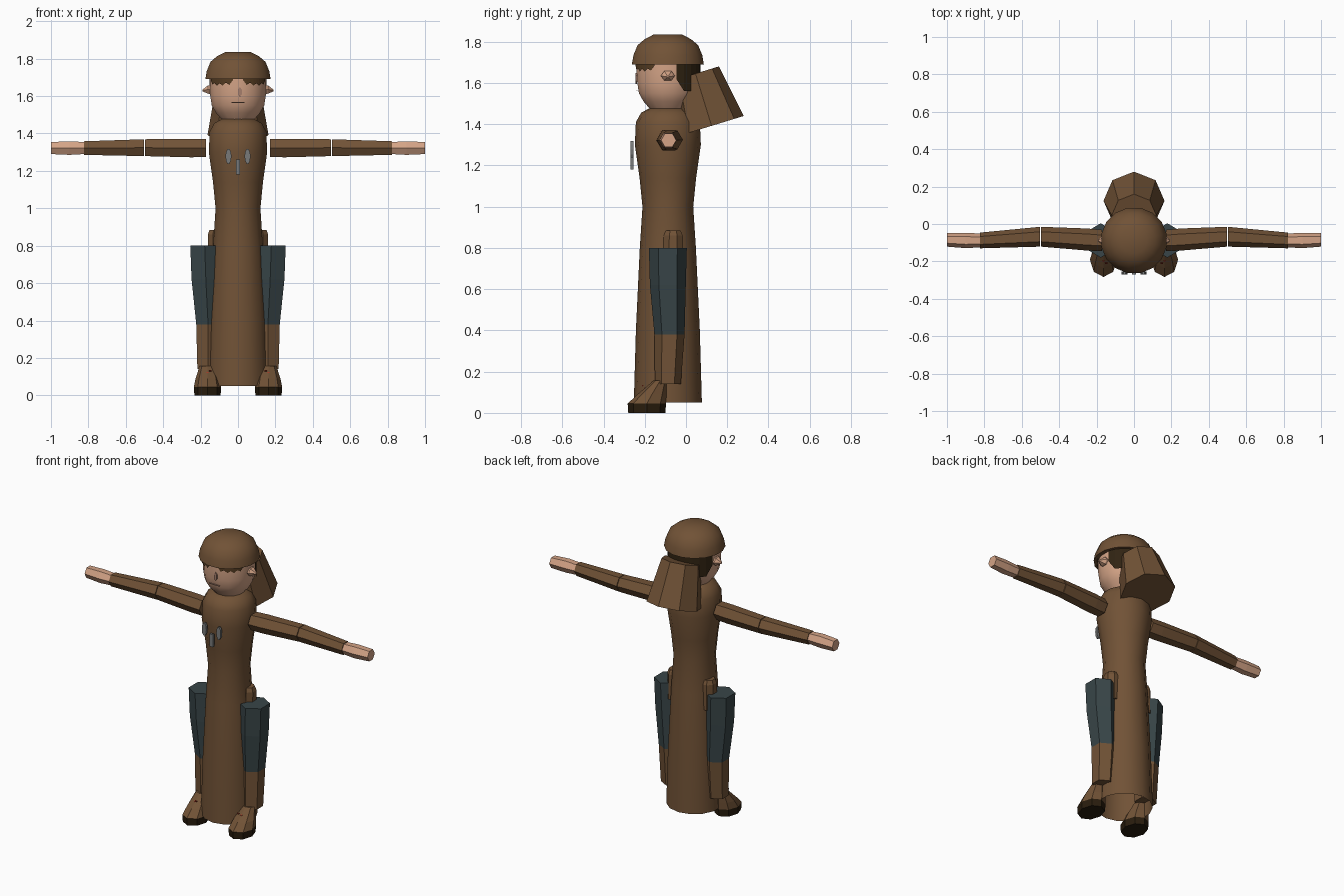
import bpy, bmesh, math
from mathutils import Matrix, Vector

old = bpy.data.objects.get("Cube")
if old:
    bpy.data.objects.remove(old, do_unlink=True)


def material(name, r, g, b):
    m = bpy.data.materials.new(name)
    m.use_nodes = True
    col = (r, g, b, 1)
    m.diffuse_color = col
    m.node_tree.nodes["Principled BSDF"].inputs["Base Color"].default_value = col
    return m


BROWN = material("leather brown", .165, .085, .037)
SKIN = material("skin", .66, .37, .24)
SHADE = material("skin shade", .38, .21, .15)
TEAL = material("dark teal cloth", .04, .06, .065)
SOLE = material("sole black brown", .022, .012, .004)
HAIR = material("dark hair", .03, .017, .006)
FRINGE = material("fringe brown", .09, .045, .016)
GREY = material("dull metal", .19, .195, .195)
RED = material("red", .4, .04, .02)

CY = -.088                                   # body axis in depth
ALONG_X = Matrix(((0, 0, 1, 0), (1, 0, 0, 0), (0, 1, 0, 0), (0, 0, 0, 1)))


def finish(bm, name, mat, smooth=False, fix=True):
    if fix:
        bmesh.ops.recalc_face_normals(bm, faces=bm.faces)
    me = bpy.data.meshes.new(name)
    bm.to_mesh(me)
    bm.free()
    me.materials.append(mat)
    ob = bpy.data.objects.new(name, me)
    bpy.context.collection.objects.link(ob)
    if smooth:
        bpy.ops.object.select_all(action='DESELECT')
        ob.select_set(True)
        bpy.context.view_layer.objects.active = ob
        bpy.ops.object.shade_smooth_by_angle(angle=math.radians(40))
    return ob


def loft(name, rings, mat, seg=6, phase=0, xf=Matrix(), smooth=False, caps=(True, True)):
    """Skin elliptical rings given as (cx, cy, height, rx, ry)."""
    bm = bmesh.new()
    loops = []
    for cx, cy, h, rx, ry in rings:
        angles = [2 * math.pi * (i + phase) / seg for i in range(seg)]
        loops.append([bm.verts.new(xf @ Vector((cx + rx * math.cos(a), cy + ry * math.sin(a), h)))
                      for a in angles])
    for lo, hi in zip(loops, loops[1:]):
        for i in range(seg):
            j = (i + 1) % seg
            bm.faces.new((lo[i], lo[j], hi[j], hi[i]))
    if caps[0]:
        bm.faces.new(loops[0])
    if caps[1]:
        bm.faces.new(loops[-1])
    return finish(bm, name, mat, smooth)


def turned(name, profile, mat, seg, caps=(True, True)):
    rings = [(0, CY, z, r, r) for r, z in profile]
    return loft(name, rings, mat, seg, .5, smooth=True, caps=caps)


def strip(name, radius, start, end, top, bottoms, mat):
    """Curved panel round the head; angles run from the front towards +x."""
    bm = bmesh.new()
    n = len(bottoms) - 1
    pairs = []
    for i, low in enumerate(bottoms):
        a = math.radians(start + (end - start) * i / n)
        x, y = radius * math.sin(a), CY - radius * math.cos(a)
        pairs.append((bm.verts.new((x, y, low)), bm.verts.new((x, y, top))))
    for (a, b), (c, d) in zip(pairs, pairs[1:]):
        bm.faces.new((a, c, d, b))
    return finish(bm, name, mat, fix=False)


def plate(name, size, at, mat, tilt=0):
    bm = bmesh.new()
    bmesh.ops.create_cube(bm, size=1, matrix=Matrix.Translation(at)
                          @ Matrix.Rotation(tilt, 4, 'X') @ Matrix.Diagonal((*size, 1)))
    return finish(bm, name, mat)


# Robe, head and cap are turned round the body axis
turned("robe", [(.165, .05), (.155, .4), (.136, .8), (.123, 1), (.137, 1.14), (.16, 1.3),
                (.155, 1.41), (.13, 1.455), (.085, 1.48)], BROWN, 14, (False, True))
turned("head", [(.085, 1.47), (.12, 1.51), (.143, 1.55), (.151, 1.6), (.154, 1.65),
                (.153, 1.72)], SKIN, 16)
turned("cap", [(.178, 1.69), (.17, 1.735), (.15, 1.783), (.115, 1.812), (.07, 1.835)], BROWN, 16)

# Hood hanging behind the neck
loft("hood", [(0, 0, 0, .163, .163), (0, 0, .265, .119, .119)], BROWN, 8,
     xf=Matrix.Translation((0, .124, 1.392)) @ Matrix.Rotation(math.radians(17.1), 4, 'X'))

# Hair and face details
strip("back_hair", .158, 105, 255, 1.7,
      [1.62, 1.56, 1.56, 1.57, 1.56, 1.57, 1.56, 1.57, 1.56, 1.56, 1.62], HAIR)
ragged = [1.685, 1.66, 1.672, 1.655, 1.668, 1.655, 1.67, 1.66, 1.685]
strip("left_fringe", .159, 10, 66, 1.7, ragged, FRINGE)
strip("right_fringe", .159, -66, -10, 1.7, ragged[::-1], FRINGE)
loft("nose", [(.01, 1.622, CY - .156, .012, .026), (.01, 1.622, CY - .149, .012, .026)],
     SHADE, 6, .5, Matrix(((1, 0, 0, 0), (0, 0, 1, 0), (0, 1, 0, 0), (0, 0, 0, 1))))
plate("mouth", (.07, .006, .004), (0, CY - .149, 1.565), SHADE)

# Chest ornaments: two ovals above a bar
FACING = Matrix(((1, 0, 0, 0), (0, 0, 1, 0), (0, 1, 0, 0), (0, 0, 0, 1)))
for name, x in (("left_oval", .051), ("right_oval", -.051)):
    loft(name, [(x, 1.278, y, .016, .042) for y in (-.27, -.255)], GREY, 10, 0, FACING)
plate("chest_bar", (.024, .015, .08), (0, -.2625, 1.22), GREY)

for side, s in (("left", 1), ("right", -1)):
    across = Matrix.Diagonal((s, 1, 1, 1))
    sideways = across @ ALONG_X

    loft(side + "_ear", [(CY, 1.635, .14, .034, .027), (CY, 1.635, .16, .034, .026),
                         (CY, 1.63, .19, .006, .005)], SKIN, 6, 0, sideways)

    # Arms are hexagonal tubes in two lengths, ending in a plain hand
    z = 1.322
    loft(side + "_upper_arm", [(CY, z, .172, .057, .055), (CY + .005, z, .25, .059, .057),
                               (CY + .02, z + .002, .498, .053, .052)], BROWN, 6, 0, sideways)
    loft(side + "_forearm", [(CY + .02, z + .002, .502, .053, .052),
                             (CY, z, .823, .042, .042)], BROWN, 6, 0, sideways)
    loft(side + "_hand", [(CY, z, .823, .037, .037), (CY, z, .9, .041, .042),
                          (CY + .004, z, 1, .037, .037)], SKIN, 6, 0, sideways)

    # Legs: hip stub, wide cloth thigh, narrow shin
    loft(side + "_hip", [(.115, -.062, .7, .05, .052), (.115, -.062, .86, .05, .05),
                         (.115, -.062, .885, .04, .038)], BROWN, 8, .5, across)
    loft(side + "_thigh", [(.16, -.08, .38, .073, .073), (.172, -.088, .62, .088, .087),
                           (.178, -.088, .8, .089, .092)], TEAL, 6, .5, across)
    loft(side + "_shin", [(.16, -.088, .14, .066, .063),
                          (.16, -.08, .38, .073, .073)], BROWN, 6, .5, across)

    # Boot leaning back over a flat sole
    loft(side + "_sole", [(.163, -.19, 0, .07, .09), (.163, -.19, .045, .073, .093)],
         SOLE, 8, 0, across)
    loft(side + "_boot", [(.163, -.19, .045, .073, .093), (.163, -.165, .09, .064, .07),
                          (.163, -.125, .157, .042, .032)], BROWN, 8, 0, across)
    for i in (-1, 0, 1):
        plate(f"{side}_boot_stitch_{i + 2}", (.012, .006, .006),
              (s * (.163 + .014 * i), -.198 + .012 * i, .12 - .012 * i), RED, .7)
